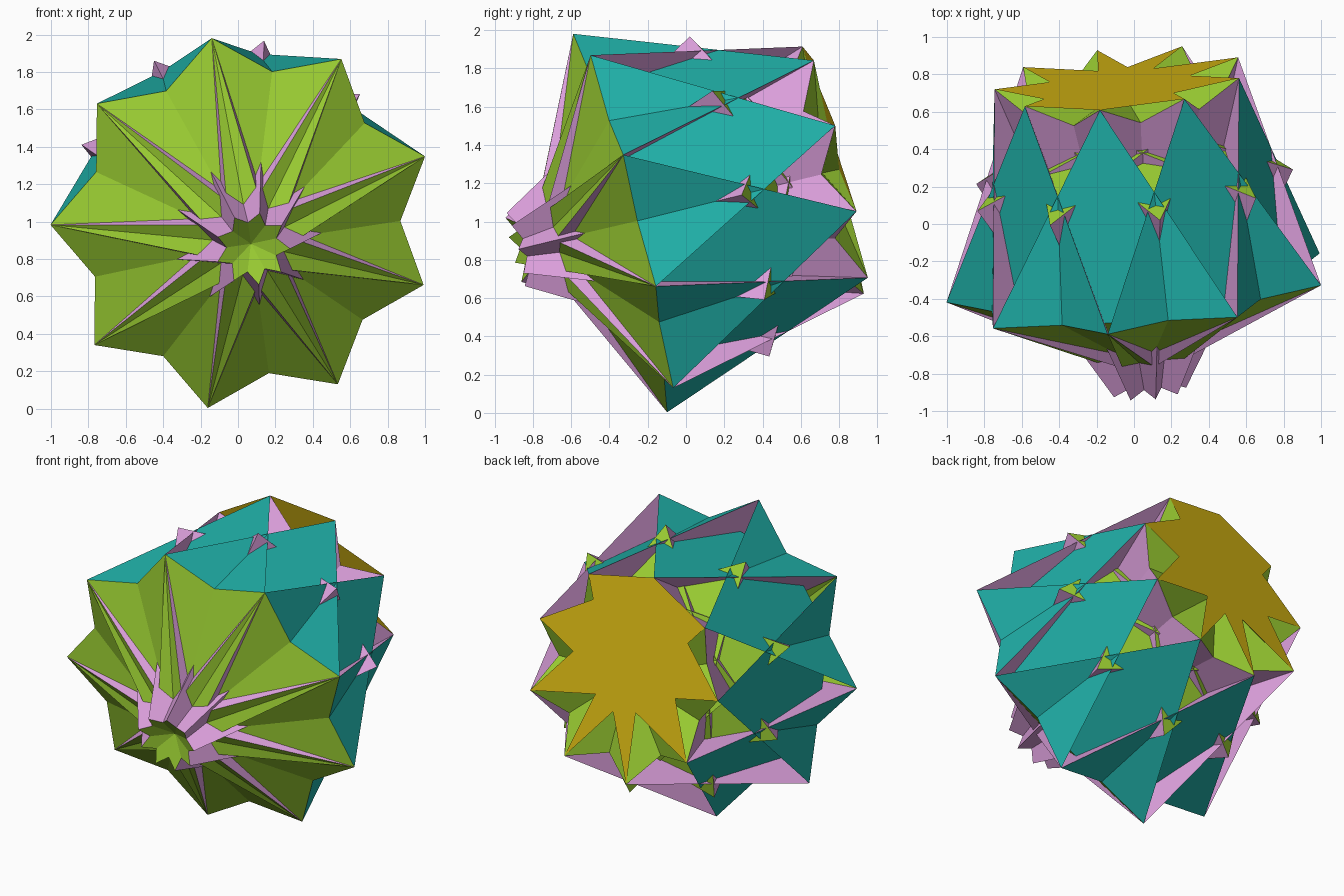
import bpy, math
from mathutils import Vector

if "Cube" in bpy.data.objects:
    bpy.data.objects.remove(bpy.data.objects["Cube"])

N = 9
EDGE = 1.33                                     # every edge has this length
R_RIM = EDGE / (2 * math.sin(math.radians(40)))   # 9/2 star ring
R_BACK = EDGE / (2 * math.sin(math.radians(80)))  # 9/4 star ring
HEIGHT = EDGE * math.sqrt(1 - 1 / (4 * math.sin(math.radians(80)) ** 2))

# Tilted frame: axis points forward, u and v span the rim plane
centre = Vector((0.028, -0.328, 0.994))
axis = Vector((0.088, -0.967, -0.241)).normalized()
u = Vector((-0.1625, -0.2534, 0.9536))
u = (u - axis * u.dot(axis)).normalized()
v = axis.cross(u)


def ring(radius, along):
    pts = []
    for k in range(N):
        a = 2 * math.pi * k / N
        pts.append(centre + axis * along + (u * math.cos(a) + v * math.sin(a)) * radius)
    return pts


def material(name, rgb):
    m = bpy.data.materials.new(name)
    lin = [((c / 255 + 0.055) / 1.055) ** 2.4 if c > 10 else c / 255 / 12.92 for c in rgb]
    m.diffuse_color = (*lin, 1)
    m.use_nodes = True
    m.node_tree.nodes["Principled BSDF"].inputs["Base Color"].default_value = m.diffuse_color
    return m


def facing(face, direction):
    """Return the face wound so that its normal follows the direction."""
    n = (face[1] - face[0]).cross(face[2] - face[0])
    return face if n.dot(direction) > 0 else face[::-1]


def part(name, faces, mat):
    verts = [p for f in faces for p in f]
    index, i = [], 0
    for f in faces:
        index.append(list(range(i, i + len(f))))
        i += len(f)
    me = bpy.data.meshes.new(name)
    me.from_pydata(verts, [], index)
    me.materials.append(mat)
    ob = bpy.data.objects.new(name, me)
    bpy.context.collection.objects.link(ob)


rim = ring(R_RIM, 0)
back = ring(R_BACK, -HEIGHT)
back_centre = centre - axis * HEIGHT

# Back star: 9/4 polygon filled as a fan from its top point
order = [back[4 * j % N] for j in range(N)]
star = [facing([order[0], order[j], order[j + 1]], -axis) for j in range(1, N - 1)]

# Outer triangles: one back point to two rim points
sides = [facing([back[k], rim[(k + 1) % N], rim[k - 1]], back[k] - back_centre)
         for k in range(N)]

# Triangular prisms lying across the inside
walls, ends = [], []
for k in range(N):
    w0, w1 = back[k], back[(k + 4) % N]
    v0, v1 = rim[(k + 1) % N], rim[(k + 3) % N]
    normal = (v1 - v0).cross(w0 - v0).normalized()
    if normal.dot(axis) < 0:
        normal = -normal
    lift = normal * EDGE * math.sqrt(3) / 2
    x = (v0 + v1) / 2 + lift
    y = (w0 + w1) / 2 + lift
    walls.append(facing([w0, v0, x, y], v0 - v1))
    walls.append(facing([w1, v1, x, y], v1 - v0))
    ends.append(facing([v0, v1, x], v0 - w0))
    ends.append(facing([w0, w1, y], w0 - v0))

part("back_star", star, material("gold", (212, 180, 18)))
part("side_triangles", sides, material("teal", (32, 178, 170)))
part("prism_walls", walls, material("plum_pink", (221, 160, 221)))
part("prism_ends", ends, material("yellow_green", (154, 205, 50)))
